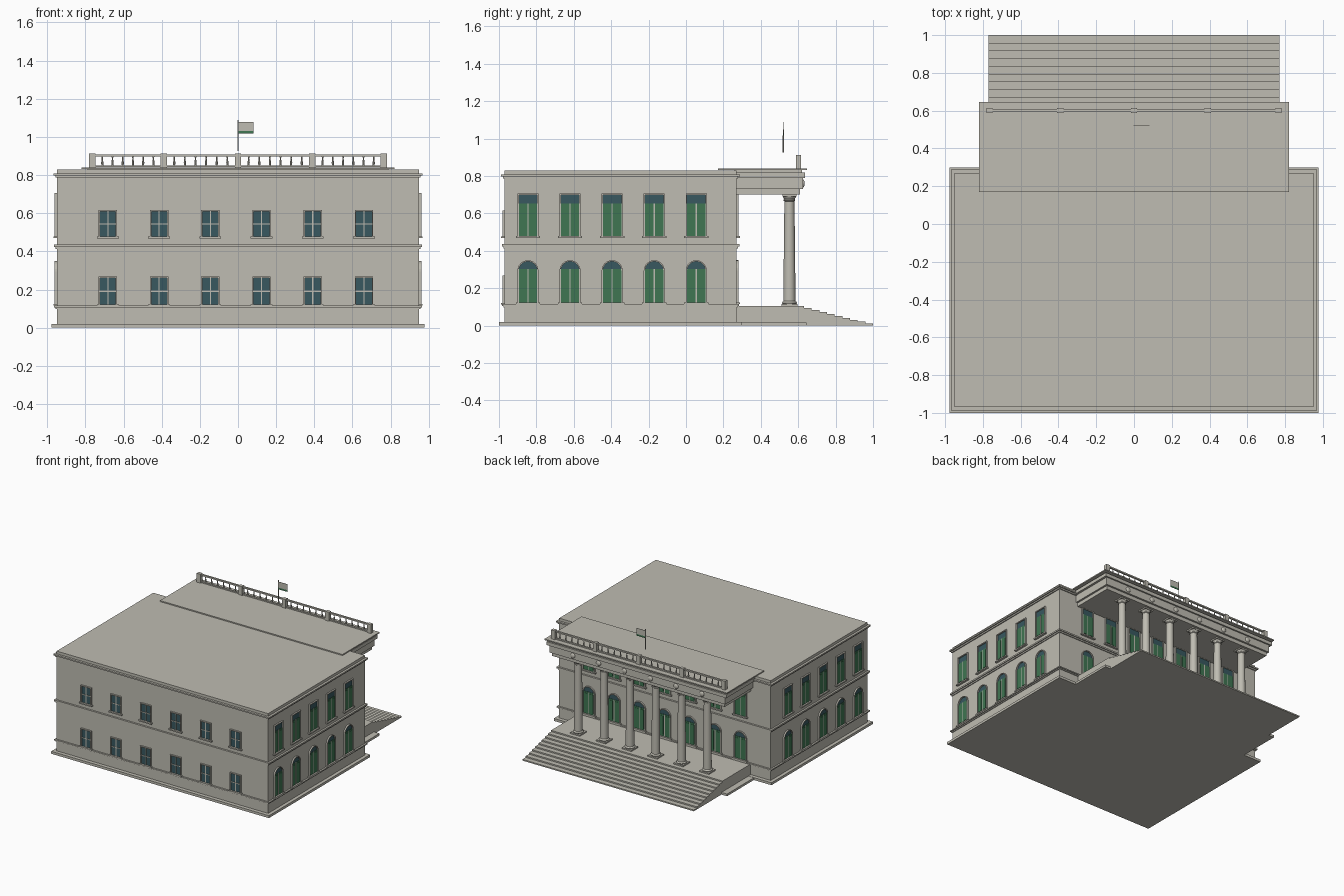
import bpy, bmesh, math
from mathutils import Matrix, Vector

if "Cube" in bpy.data.objects:
    bpy.data.objects.remove(bpy.data.objects["Cube"])


def material(name, rgb):
    m = bpy.data.materials.new(name)
    m.diffuse_color = (*rgb, 1)
    m.use_nodes = True
    m.node_tree.nodes["Principled BSDF"].inputs["Base Color"].default_value = m.diffuse_color
    return m


STONE = material("pale stone", (0.52, 0.505, 0.445))
GREEN = material("shutter green", (0.05, 0.18, 0.085))
GLASS = material("dark blue glass", (0.04, 0.098, 0.115))


def finish(bm, name, mat, smooth=False):
    bmesh.ops.recalc_face_normals(bm, faces=bm.faces)
    me = bpy.data.meshes.new(name)
    bm.to_mesh(me)
    bm.free()
    me.materials.append(mat)
    if smooth:
        for p in me.polygons:
            p.use_smooth = True
        me.set_sharp_from_angle(angle=math.radians(40))
    ob = bpy.data.objects.new(name, me)
    bpy.context.collection.objects.link(ob)
    return ob


def box(bm, x0, x1, y0, y1, z0, z1, M=Matrix()):
    size = Matrix.Diagonal((x1 - x0, y1 - y0, z1 - z0, 1))
    mid = Matrix.Translation(((x0 + x1) / 2, (y0 + y1) / 2, (z0 + z1) / 2))
    bmesh.ops.create_cube(bm, size=1, matrix=M @ mid @ size)


def prism(bm, pts, y0, y1, M=Matrix()):
    # closed (x, z) outline pushed from y0 to y1
    a = [bm.verts.new(M @ Vector((x, y0, z))) for x, z in pts]
    b = [bm.verts.new(M @ Vector((x, y1, z))) for x, z in pts]
    bm.faces.new(a)
    bm.faces.new(b[::-1])
    for i in range(len(a)):
        j = (i + 1) % len(a)
        bm.faces.new((a[i], b[i], b[j], a[j]))


def lathe(bm, profile, x, y, n=20):
    rings = [[bm.verts.new((x + r * math.cos(2 * math.pi * k / n),
                            y + r * math.sin(2 * math.pi * k / n), z)) for k in range(n)]
             for r, z in profile]
    for a, b in zip(rings, rings[1:]):
        for k in range(n):
            bm.faces.new((a[k], a[(k + 1) % n], b[(k + 1) % n], b[k]))
    bm.faces.new(rings[0])
    bm.faces.new(rings[-1])


# Main block and its plinth
X, YF, YB = 0.95, -0.97, 0.27
bm = bmesh.new()
box(bm, -X, X, YF, YB, 0.01, 0.83)
finish(bm, "main_walls", STONE)
bm = bmesh.new()
box(bm, -0.978, 0.978, -1, 0.30, 0, 0.02)
box(bm, -0.82, 0.82, 0.25, 0.645, 0, 0.018)
finish(bm, "plinth", STONE)

# String courses and cornice round the block
bm = bmesh.new()
for z0, z1, d in [(0.098, 0.106, 0.006), (0.106, 0.115, 0.014),
                  (0.413, 0.424, 0.007), (0.424, 0.436, 0.015),
                  (0.786, 0.797, 0.008), (0.797, 0.808, 0.018)]:
    box(bm, -X - d, X + d, YF - d, YB + d, z0, z1)
finish(bm, "wall_mouldings", STONE)

# Porch floor with steps
STEPS = 9
prof = [(0.26, 0.0), (0.26, 0.105)]
for i in range(STEPS + 1):
    y, z = 0.631 + 0.041 * i, 0.105 - 0.0105 * i
    prof += [(y, z), (y, max(z - 0.0105, 0))]
bm = bmesh.new()
prism(bm, prof, -0.77, 0.77, Matrix.Rotation(math.pi / 2, 4, 'Z'))
finish(bm, "porch_steps", STONE)

# Entablature and flat porch roof
bm = bmesh.new()
for w, y0, y1, z0, z1 in [(0.775, 0.26, 0.61, 0.70, 0.73),
                          (0.79, 0.26, 0.625, 0.73, 0.79),
                          (0.808, 0.26, 0.637, 0.79, 0.818),
                          (0.79, 0.26, 0.62, 0.818, 0.831),
                          (0.82, 0.17, 0.647, 0.831, 0.84)]:
    box(bm, -w, w, y0, y1, z0, z1)
finish(bm, "entablature", STONE)

# Columns and the bosses above them
cols = [0.232 * (i - 2.5) for i in range(6)]
col, feet, boss = bmesh.new(), bmesh.new(), bmesh.new()
for x in cols:
    lathe(col, [(0.037, 0.115), (0.040, 0.121), (0.037, 0.128), (0.032, 0.131),
                (0.031, 0.30), (0.027, 0.665), (0.031, 0.668), (0.031, 0.674),
                (0.028, 0.677), (0.036, 0.69)], x, 0.553)
    box(feet, x - 0.043, x + 0.043, 0.51, 0.596, 0.10, 0.115)
    box(feet, x - 0.038, x + 0.038, 0.515, 0.591, 0.69, 0.702)
    bmesh.ops.create_uvsphere(boss, u_segments=16, v_segments=8, radius=1,
                              matrix=Matrix.Translation((x, 0.625, 0.76)) @
                              Matrix.Diagonal((0.021, 0.01, 0.021, 1)))
finish(col, "columns", STONE, True)
finish(feet, "column_bases_and_caps", STONE)
finish(boss, "frieze_bosses", STONE, True)

# Balustrade
bm, bal = bmesh.new(), bmesh.new()
posts = [-0.765, -0.39, 0, 0.39, 0.765]
for x in posts:
    box(bm, x - 0.017, x + 0.017, 0.587, 0.615, 0.838, 0.912)
for a, b in zip(posts, posts[1:]):
    box(bm, a, b, 0.594, 0.609, 0.898, 0.909)
    box(bm, a, b, 0.594, 0.609, 0.842, 0.851)
    for k in range(1, 7):
        lathe(bal, [(0.005, 0.85), (0.006, 0.866), (0.003, 0.885), (0.005, 0.899)],
              a + (b - a) * k / 7, 0.6015, 8)
finish(bm, "balustrade_rails", STONE)
finish(bal, "balusters", STONE, True)

# Flag on its pole
bm = bmesh.new()
lathe(bm, [(0.003, 0.925), (0.0025, 1.09)], 0, 0.52, 8)
finish(bm, "flagpole", STONE, True)
bm = bmesh.new()
box(bm, 0, 0.082, 0.519, 0.521, 1.031, 1.079)
finish(bm, "flag_pale_field", STONE)
bm = bmesh.new()
box(bm, 0, 0.082, 0.519, 0.521, 1.017, 1.031)
finish(bm, "flag_green_stripe", GREEN)

# Windows: local x runs along the wall, local -y points outwards
frames, glass, shutters = bmesh.new(), bmesh.new(), bmesh.new()


def outline(w, z0, z1, arched):
    if not arched:
        return [(w, z0), (w, z1), (-w, z1), (-w, z0)]
    zs = z1 - w
    arc = [(w * math.cos(math.pi * k / 12), zs + w * math.sin(math.pi * k / 12))
           for k in range(13)]
    return [(w, z0)] + arc + [(-w, z0)]


def frame(M, w, t, z0, z1, arched):
    inner = outline(w, z0, z1, arched)
    outer = outline(w + t, z0, z1 + t, arched)
    for i in range(len(inner) - 1):
        prism(frames, [inner[i], outer[i], outer[i + 1], inner[i + 1]], -0.012, 0.002, M)
    box(frames, -w - 0.016, w + 0.016, -0.018, 0.002, z0 - 0.01, z0, M)
    prism(glass, inner, -0.002, 0.002, M)


def sash_window(M, z0, z1):
    frame(M, 0.041, 0.007, z0, z1, False)
    zm = z0 + (z1 - z0) * 0.5
    box(frames, -0.003, 0.003, -0.006, 0, z0, z1, M)
    box(frames, -0.041, 0.041, -0.006, 0, zm - 0.003, zm + 0.003, M)


def shutter_window(M, z0, z1, zt, arched):
    frame(M, 0.049, 0.007, z0, z1, arched)
    box(frames, -0.003, 0.003, -0.006, 0, z0, zt, M)
    for s in (-1, 1):
        c = s * 0.026
        box(shutters, c - 0.023, c + 0.023, -0.005, 0, z0, zt, M)
        box(shutters, c - 0.015, c + 0.015, -0.007, 0, z0 + 0.012, zt - 0.012, M)


def place(x, y, deg):
    return Matrix.Translation((x, y, 0)) @ Matrix.Rotation(math.radians(deg), 4, 'Z')


# Plain sash windows on the front
for i in range(6):
    M = place(-0.682 + 0.2685 * i, YF, 0)
    sash_window(M, 0.122, 0.26)
    sash_window(M, 0.478, 0.61)

# Shuttered windows on both sides and under the porch
spots = [place(s * X, -0.845 + 0.225 * i, s * 90) for s in (-1, 1) for i in range(5)]
spots += [place(0.227 * (i - 3), YB, 180) for i in range(7)]
for M in spots:
    shutter_window(M, 0.125, 0.343, 0.302, True)
    shutter_window(M, 0.479, 0.699, 0.652, False)

finish(frames, "window_frames", STONE)
finish(glass, "window_glass", GLASS)
finish(shutters, "window_shutters", GREEN)
